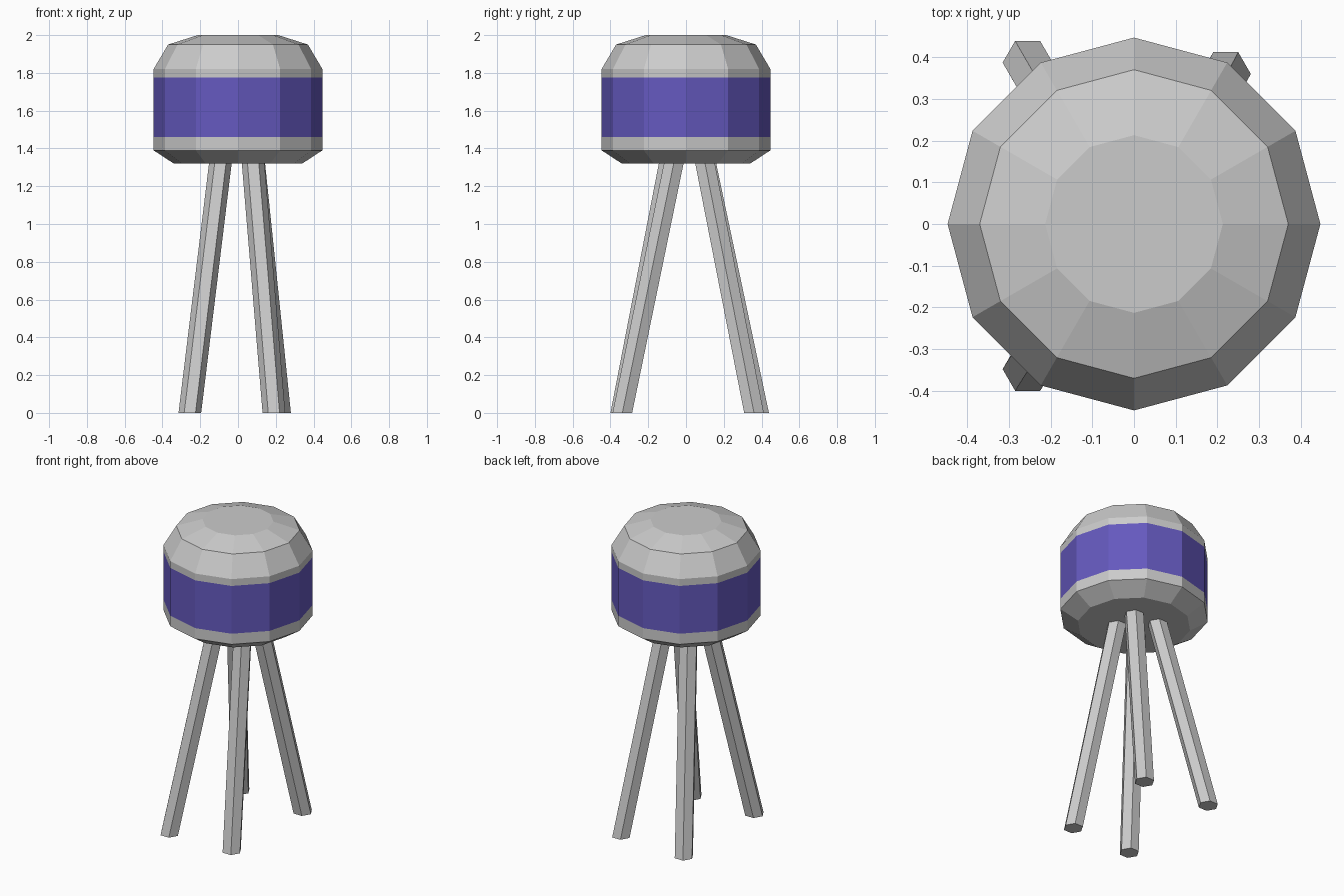
import bpy, bmesh
from math import cos, sin, pi

if "Cube" in bpy.data.objects:
    bpy.data.objects.remove(bpy.data.objects["Cube"])


def skin(name, rings, cap_bottom=False, cap_top=False):
    """Join rings of points, listed bottom to top, into a flat-faced shell."""
    bm = bmesh.new()
    loops = [[bm.verts.new(p) for p in ring] for ring in rings]
    n = len(loops[0])
    for lo, hi in zip(loops, loops[1:]):
        for i in range(n):
            j = (i + 1) % n
            bm.faces.new((lo[i], lo[j], hi[j], hi[i]))
    if cap_bottom:
        bm.faces.new(loops[0][::-1])
    if cap_top:
        bm.faces.new(loops[-1])
    mesh = bpy.data.meshes.new(name)
    bm.to_mesh(mesh)
    bm.free()
    obj = bpy.data.objects.new(name, mesh)
    bpy.context.collection.objects.link(obj)
    return obj


def ring(sides, r, z, x=0.0, y=0.0):
    return [(x + r * cos(2 * pi * i / sides), y + r * sin(2 * pi * i / sides), z)
            for i in range(sides)]


# Twelve-sided tank: lower shell, painted band, domed cap
R = 0.447
skin("tank_base", [ring(12, r, z) for r, z in
                   ((0.34, 1.32), (R, 1.39), (R, 1.46))], cap_bottom=True)
band = skin("tank_band", [ring(12, R, 1.46), ring(12, R, 1.775)])
skin("tank_dome", [ring(12, r, z) for r, z in
                   ((R, 1.775), (R, 1.82), (0.37, 1.95), (0.213, 2.0))], cap_top=True)

paint = bpy.data.materials.new("band_purple")
paint.diffuse_color = (0.13, 0.10, 0.52, 1)
paint.use_nodes = True
paint.node_tree.nodes["Principled BSDF"].inputs["Base Color"].default_value = paint.diffuse_color
band.data.materials.append(paint)

# Splayed hexagonal legs, cut level at the ground: (foot x, y), (x, y at tank floor)
legs = {
    "back_left_leg": ((-0.255, 0.387), (-0.093, 0.107)),
    "back_right_leg": ((0.22, 0.36), (0.083, 0.10)),
    "front_left_leg": ((-0.255, -0.348), (-0.093, -0.091)),
    "front_right_leg": ((0.19, -0.337), (0.08, -0.064)),
}
for name, (foot, head) in legs.items():
    skin(name, [ring(6, 0.06, 0.0, *foot), ring(6, 0.06, 1.325, *head)],
         cap_bottom=True, cap_top=True)
